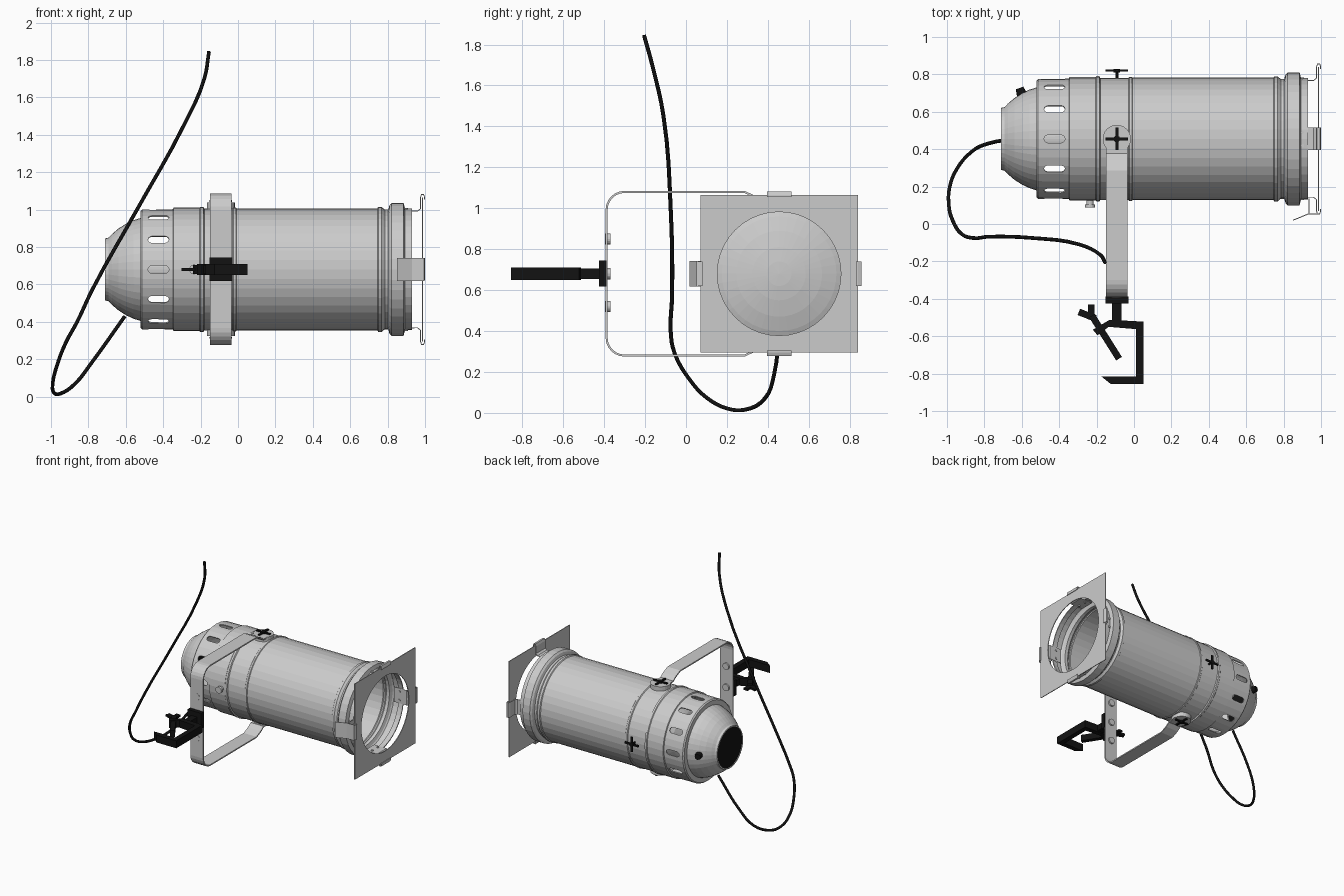
import bpy, bmesh
from math import sin, cos, pi, radians
from mathutils import Vector

if "Cube" in bpy.data.objects:
    bpy.data.objects.remove(bpy.data.objects["Cube"])

CY, CZ, N = 0.455, 0.68, 40      # can axis (runs along x) and number of sides
YX = -0.092                      # yoke position along the can
black = bpy.data.materials.new("black")
black.diffuse_color = (0.006, 0.006, 0.006, 1)
black.use_nodes = True
black.node_tree.nodes["Principled BSDF"].inputs["Base Color"].default_value = black.diffuse_color


def around(x, r, a, t=0.0):
    """Point at distance r from the can axis at angle a, shifted t sideways."""
    return Vector((x, CY + r * cos(a) - t * sin(a), CZ + r * sin(a) + t * cos(a)))


def add(name, bm, mat=None, thick=0, offset=0, fix=True):
    if fix:
        bmesh.ops.recalc_face_normals(bm, faces=bm.faces)
    me = bpy.data.meshes.new(name)
    bm.to_mesh(me)
    bm.free()
    ob = bpy.data.objects.new(name, me)
    bpy.context.collection.objects.link(ob)
    if mat:
        me.materials.append(mat)
    if thick:
        m = ob.modifiers.new("thickness", 'SOLIDIFY')
        m.thickness, m.offset = thick, offset
    return ob


def revolve(name, prof, thick=0, mat=None):
    bm = bmesh.new()
    rings = [[bm.verts.new(around(x, r, 2 * pi * j / N)) for j in range(N)] for x, r in prof]
    for a, b in zip(rings, rings[1:]):
        for j in range(N):
            k = (j + 1) % N
            bm.faces.new((a[j], a[k], b[k], b[j]))
    bmesh.ops.remove_doubles(bm, verts=bm.verts, dist=1e-5)
    return add(name, bm, mat, thick, -1, fix=False)


def loft(bm, lower, upper):
    """Closed prism between two matching outlines."""
    a, b = [[bm.verts.new(p) for p in o] for o in (lower, upper)]
    bm.faces.new(a[::-1])
    bm.faces.new(b)
    for i in range(len(a)):
        k = (i + 1) % len(a)
        bm.faces.new((a[i], a[k], b[k], b[i]))


def rod(name, p, q, r, mat=None, n=16, r2=None):
    p, q = Vector(p), Vector(q)
    u = (q - p).orthogonal().normalized()
    v = (q - p).normalized().cross(u)
    ring = lambda c, s: [c + s * (u * cos(2 * pi * i / n) + v * sin(2 * pi * i / n)) for i in range(n)]
    bm = bmesh.new()
    loft(bm, ring(p, r), ring(q, r if r2 is None else r2))
    return add(name, bm, mat)


def ribbon(name, pts, wide, thick):
    bm = bmesh.new()
    w = Vector(wide) / 2
    rows = [(bm.verts.new(Vector(p) - w), bm.verts.new(Vector(p) + w)) for p in pts]
    for a, b in zip(rows, rows[1:]):
        bm.faces.new((a[0], a[1], b[1], b[0]))
    return add(name, bm, None, thick, 0)


def slab(name, outline, z0, z1, mat=None):
    bm = bmesh.new()
    loft(bm, [(x, y, z0) for x, y in outline], [(x, y, z1) for x, y in outline])
    return add(name, bm, mat)


def bar(name, p, q, width, height, mat):
    """Flat bar in the xy plane from p to q, centred on the clamp height."""
    p, q = Vector(p), Vector(q)
    d = (q - p).normalized()
    s = Vector((-d.y, d.x)) * width / 2
    return slab(name, [p - s, q - s, q + s, p + s], CZ - height / 2, CZ + height / 2, mat)


# Can body with rolled beads and front rim
revolve("can_body", [(-.35, .318), (-.345, .33), (-.205, .33), (-.2, .335), (-.185, .335), (-.18, .326),
                     (-.03, .326), (-.025, .332), (-.012, .332), (-.008, .327), (.745, .327), (.75, .334),
                     (.768, .334), (.785, .32), (.803, .32), (.81, .343), (.822, .356), (.885, .356),
                     (.893, .325), (.93, .325)], .008)

# Vent ring with twelve rounded slots
vent = revolve("vent_ring", [(-.52, .272), (-.521, .312), (-.512, .32), (-.34, .322)], .008)
cut = bmesh.new()
for k in range(12):
    slot = []
    for i in range(14):
        b = -pi / 2 + pi * (i % 7) / 6 + (pi if i > 6 else 0)
        slot.append((-.425 + (.035 if i < 7 else -.035) + .021 * cos(b), .021 * sin(b)))
    loft(cut, *[[around(x, r, k * pi / 6, t) for x, t in slot] for r in (.285, .38)])
cutter = add("slot_cutter", cut)
cutter.hide_render = True
m = vent.modifiers.new("slots", 'BOOLEAN')
m.operation, m.object, m.solver = 'DIFFERENCE', cutter, 'EXACT'
bpy.context.view_layer.objects.active = vent
for mod in [x.name for x in vent.modifiers]:
    bpy.ops.object.modifier_apply(modifier=mod)
bpy.data.objects.remove(cutter)

# Rear dome, black end plate, and the lamp inside
revolve("rear_dome", [(-.71, .158), (-.71, .166), (-.692, .17), (-.675, .188), (-.64, .218), (-.6, .244),
                      (-.56, .263), (-.518, .276)], .008)
rod("rear_plate", (-.706, CY, CZ), (-.695, CY, CZ), .16, black, N)
revolve("lamp", [(-.5, 0), (-.5, .085), (-.36, .095), (-.32, .17), (-.25, .24), (-.17, .29), (-.12, .317),
                 (-.1, .317), (-.085, .28), (-.065, .21), (-.05, .13), (-.042, .06), (-.04, 0)])

# Small black knob on the dome and bolt on the front side
rod("dome_knob", around(-.595, .225, 0), around(-.612, .272, 0), .031, black, 12, .022)
rod("side_bolt", around(-.235, .32, pi), around(-.235, .35, pi), .018)
rod("side_bolt_head", around(-.235, .35, pi), around(-.235, .368, pi), .026)

# Colour frame: square plate with round opening
bm = bmesh.new()
inner, outer = [], []
for j in range(N):
    a = 2 * pi * j / N
    inner.append(bm.verts.new(around(.987, .302, a)))
    outer.append(bm.verts.new(around(.987, .385 / max(abs(cos(a)), abs(sin(a))), a)))
for j in range(N):
    k = (j + 1) % N
    bm.faces.new((inner[j], inner[k], outer[k], outer[j]))
add("colour_frame", bm, None, .006)

# Frame clips on four sides, the front one being an open latch
for k in range(4):
    a = k * pi / 2
    side = Vector((0, -sin(a), cos(a))) * .12
    path = [(.85, .312), (.96, .312), (.976, .325), (.976, .385), (.981, .401), (.993, .401), (.998, .385), (.998, .375)]
    ribbon("frame_clip", [around(x, r, a) for x, r in path], side, .005)
    for s in (-.035, .035):
        rod("clip_rivet", around(.9, .303, a, s), around(.9, .328, a, s), .009, n=10)
latch_width = (0, 0, .125)
ribbon("latch", [around(x, r, pi) for x, r in [(.995, .40), (.93, .402), (.85, .435)]], latch_width, .005)
ribbon("latch_base", [around(x, r, pi) for x, r in [(.935, .32), (.935, .402)]], latch_width, .005)

# Yoke: half profile in (y, z), mirrored about the can axis
half = [(CY, .35), (.375, .35), (.34, .375), (.285, .40), (-.3, .40)]
half += [(-.3 - .088 * sin(radians(d)), .312 + .088 * cos(radians(d))) for d in (15, 30, 45, 60, 75, 90)]
yoke = half + [(y, -h) for y, h in reversed(half)]
ribbon("yoke", [(YX, y, CZ + h) for y, h in yoke], (.114, 0, 0), .01)
for a in (pi / 2, -pi / 2):
    rod("yoke_pivot_disc", around(YX, .322, a), around(YX, .357, a), .075, n=24)
for z in (.52, .68, .85):
    rod("yoke_grommet", (YX, -.396, z), (YX, -.37, z), .027)

# Cross-shaped tightening knobs
for a in (pi / 2, -pi / 2, 0):
    rod("knob_stem", around(YX, .32, a), around(YX, .366, a), .008, black, 10)
    rod("knob_hub", around(YX, .356, a), around(YX, .374, a), .018, black, 12)
    for hx, ht in ((.06, .008), (.008, .06)):
        bm = bmesh.new()
        sq = [(-hx, -ht), (hx, -ht), (hx, ht), (-hx, ht)]
        loft(bm, *[[around(YX + x, r, a, t) for x, t in sq] for r in (.36, .37)])
        add("knob_arm", bm, black)

# Hook clamp
slab("clamp_block", [(-.152, -.425), (-.03, -.425), (-.03, -.388), (-.152, -.388)], .618, .745, black)
bar("clamp_stem", (YX, -.42), (YX, -.53), .052, .05, black)
slab("clamp_hook", [(-.13, -.512), (.05, -.522), (.05, -.855), (-.125, -.855), (-.175, -.815), (.01, -.815),
                    (.01, -.562), (-.135, -.55), (-.195, -.595), (-.22, -.565)], .65, .71, black)
bar("clamp_screw", (-.225, -.49), (-.08, -.72), .036, .05, black)
bar("clamp_wing", (-.295, -.47), (-.205, -.505), .036, .016, black)
bar("clamp_wing", (-.228, -.43), (-.228, -.51), .036, .016, black)

# Power cable
pts = [(-.155, -.205, 1.845), (-.18, -.165, 1.70), (-.29, -.11, 1.45), (-.54, -.075, 1.0), (-.78, -.068, .57),
       (-.86, -.075, .40), (-.92, -.055, .29), (-.97, .02, .16), (-.99, .10, .075), (-.985, .20, .022),
       (-.95, .29, .016), (-.87, .385, .07), (-.78, .43, .185), (-.605, CY, .43)]
cu = bpy.data.curves.new("cable", 'CURVE')
cu.dimensions, cu.bevel_depth, cu.bevel_resolution, cu.resolution_u = '3D', .01, 2, 4
cu.use_fill_caps = True
sp = cu.splines.new('BEZIER')
sp.bezier_points.add(len(pts) - 1)
for bp, p in zip(sp.bezier_points, pts):
    bp.co = p
    bp.handle_left_type = bp.handle_right_type = 'AUTO'
cu.materials.append(black)
bpy.context.collection.objects.link(bpy.data.objects.new("cable", cu))
